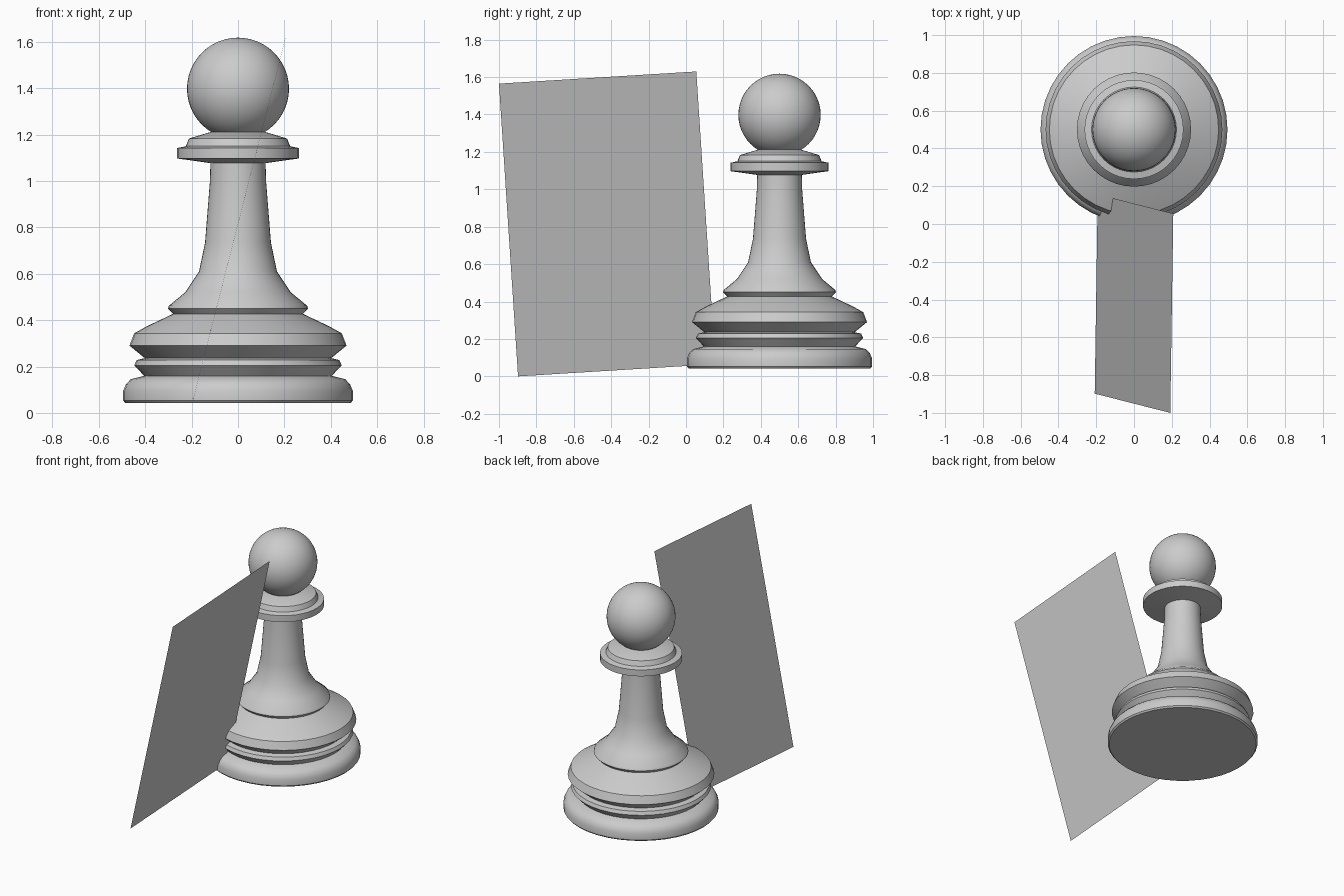
import bpy, bmesh, math
from mathutils import Vector

if "Cube" in bpy.data.objects:
    bpy.data.objects.remove(bpy.data.objects["Cube"])

grey = bpy.data.materials.new("light grey")
grey.diffuse_color = (0.6, 0.6, 0.6, 1)
grey.use_nodes = True
grey.node_tree.nodes["Principled BSDF"].inputs["Base Color"].default_value = grey.diffuse_color

CENTRE_Y = 0.5


def add_object(name, bm):
    mesh = bpy.data.meshes.new(name)
    bm.to_mesh(mesh)
    bm.free()
    obj = bpy.data.objects.new(name, mesh)
    bpy.context.collection.objects.link(obj)
    mesh.materials.append(grey)
    return obj


def smooth(obj, degrees):
    bpy.ops.object.select_all(action='DESELECT')
    obj.select_set(True)
    bpy.context.view_layer.objects.active = obj
    bpy.ops.object.shade_smooth_by_angle(angle=math.radians(degrees))


def lathe(name, profile, sides=40):
    """Spin (radius, height) points about the vertical axis."""
    bm = bmesh.new()
    verts = [bm.verts.new((r, 0, z)) for r, z in profile]
    edges = [bm.edges.new(pair) for pair in zip(verts, verts[1:])]
    bmesh.ops.spin(bm, geom=verts + edges, cent=(0, 0, 0), axis=(0, 0, 1),
                   angle=2 * math.pi, steps=sides, use_duplicate=False)
    bmesh.ops.remove_doubles(bm, verts=bm.verts, dist=0.0005)
    bmesh.ops.recalc_face_normals(bm, faces=bm.faces)
    obj = add_object(name, bm)
    obj.location.y = CENTRE_Y
    smooth(obj, 40)
    return obj


# Turned body: foot, two rings, flared stem and collar
lathe("pawn_body", [
    (0, 0.043), (0.486, 0.043), (0.495, 0.053), (0.495, 0.095),
    (0.484, 0.122), (0.463, 0.145), (0.405, 0.16),
    (0.447, 0.205), (0.437, 0.228), (0.402, 0.236),
    (0.468, 0.29), (0.448, 0.343), (0.39, 0.375), (0.28, 0.427),
    (0.302, 0.45), (0.298, 0.462), (0.228, 0.52),
    (0.168, 0.61), (0.142, 0.735), (0.121, 1.0), (0.119, 1.077),
    (0.262, 1.097), (0.262, 1.142), (0.225, 1.15),
    (0.212, 1.183), (0.115, 1.212), (0, 1.212)])

# Ball head
bm = bmesh.new()
bmesh.ops.create_uvsphere(bm, u_segments=48, v_segments=24, radius=0.22)
head = add_object("pawn_head", bm)
head.location = (0, CENTRE_Y, 1.398)
smooth(head, 60)

# Leaning flat panel, edge-on to the front
low_front = Vector((-0.208, -0.898, 0.0))
along = Vector((0.016, 1.055, 0.065))
up = Vector((0.4, -0.102, 1.565))
bm = bmesh.new()
bm.faces.new([bm.verts.new(p) for p in (
    low_front, low_front + along, low_front + along + up, low_front + up)])
add_object("leaning_panel", bm)
